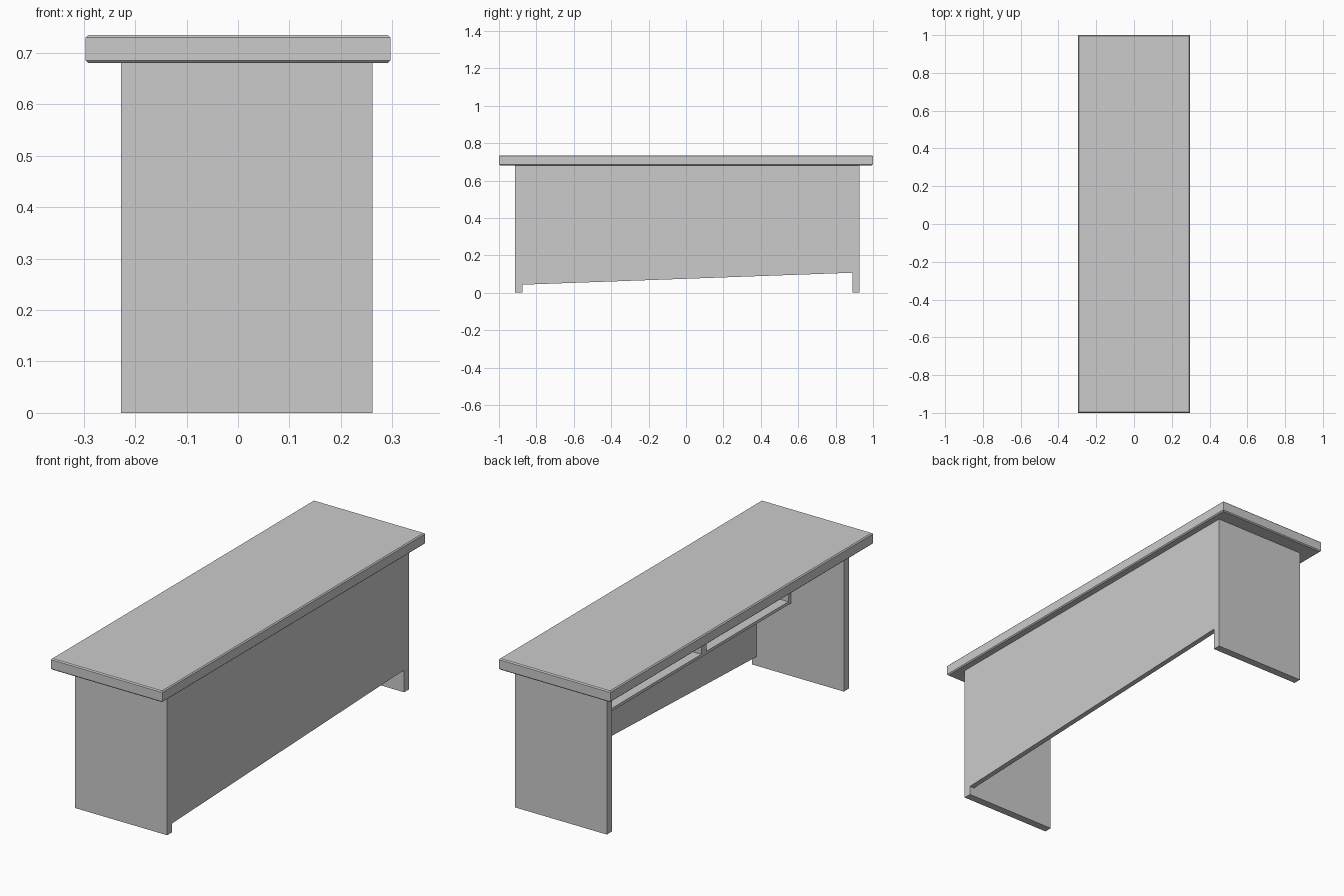
import bpy
import bmesh

old = bpy.data.objects.get("Cube")
if old:
    bpy.data.objects.remove(old)

grey = bpy.data.materials.new("light grey")
grey.use_nodes = True
colour = (0.6, 0.6, 0.6, 1)
grey.diffuse_color = colour
grey.node_tree.nodes["Principled BSDF"].inputs["Base Color"].default_value = colour


def prism(name, profile, x0, x1, chamfer=0):
    """Extrude a (y, z) outline from x0 to x1, chamfering the level edges."""
    bm = bmesh.new()
    face = bm.faces.new([bm.verts.new((x0, y, z)) for y, z in profile])
    out = bmesh.ops.extrude_face_region(bm, geom=[face])
    for v in out["geom"]:
        if isinstance(v, bmesh.types.BMVert):
            v.co.x = x1
    bmesh.ops.recalc_face_normals(bm, faces=bm.faces[:])
    if chamfer:
        level = [e for e in bm.edges
                 if abs(e.verts[0].co.z - e.verts[1].co.z) < chamfer]
        bmesh.ops.bevel(bm, geom=level, offset=chamfer, segments=1,
                        affect="EDGES")
    mesh = bpy.data.meshes.new(name)
    bm.to_mesh(mesh)
    bm.free()
    mesh.materials.append(grey)
    obj = bpy.data.objects.new(name, mesh)
    bpy.context.collection.objects.link(obj)


def box(name, x0, x1, y0, y1, z0, z1, chamfer=0):
    prism(name, [(y0, z0), (y1, z0), (y1, z1), (y0, z1)], x0, x1, chamfer)


UNDER, TOP = 0.681, 0.735          # underside and top of the desk top
LEG_X0, LEG_X1 = -0.228, 0.262
PANEL_X = 0.237                    # inner face of the long panel
FRONT_Y, BACK_Y = -0.875, 0.89     # inner faces of the legs
BOARD = 0.038

# Desk top with chamfered rims
box("desk_top", -0.297, 0.297, -1, 1, UNDER, TOP, chamfer=0.005)

# End boards
box("front_leg", LEG_X0, LEG_X1, FRONT_Y - BOARD, FRONT_Y, 0, UNDER)
box("back_leg", LEG_X0, LEG_X1, BACK_Y, BACK_Y + BOARD, 0, UNDER)

# Long panel with a sloping lower edge
prism("long_panel",
      [(FRONT_Y, 0.043), (BACK_Y, 0.107), (BACK_Y, UNDER), (FRONT_Y, UNDER)],
      PANEL_X, LEG_X1)

# Book shelf along the panel, from leg to leg, with upright boards
WALL, SHELF = 0.02, 0.014
SHELF_X, SHELF_Z = 0.053, 0.351
box("book_shelf", SHELF_X, PANEL_X, FRONT_Y, BACK_Y, SHELF_Z, SHELF_Z + SHELF)
for name, y, width in (("front_upright", FRONT_Y, WALL),
                       ("shelf_divider", -0.232, 2 * WALL),
                       ("back_upright", BACK_Y - WALL, WALL)):
    box(name, SHELF_X, PANEL_X, y, y + width, SHELF_Z + SHELF, UNDER)
